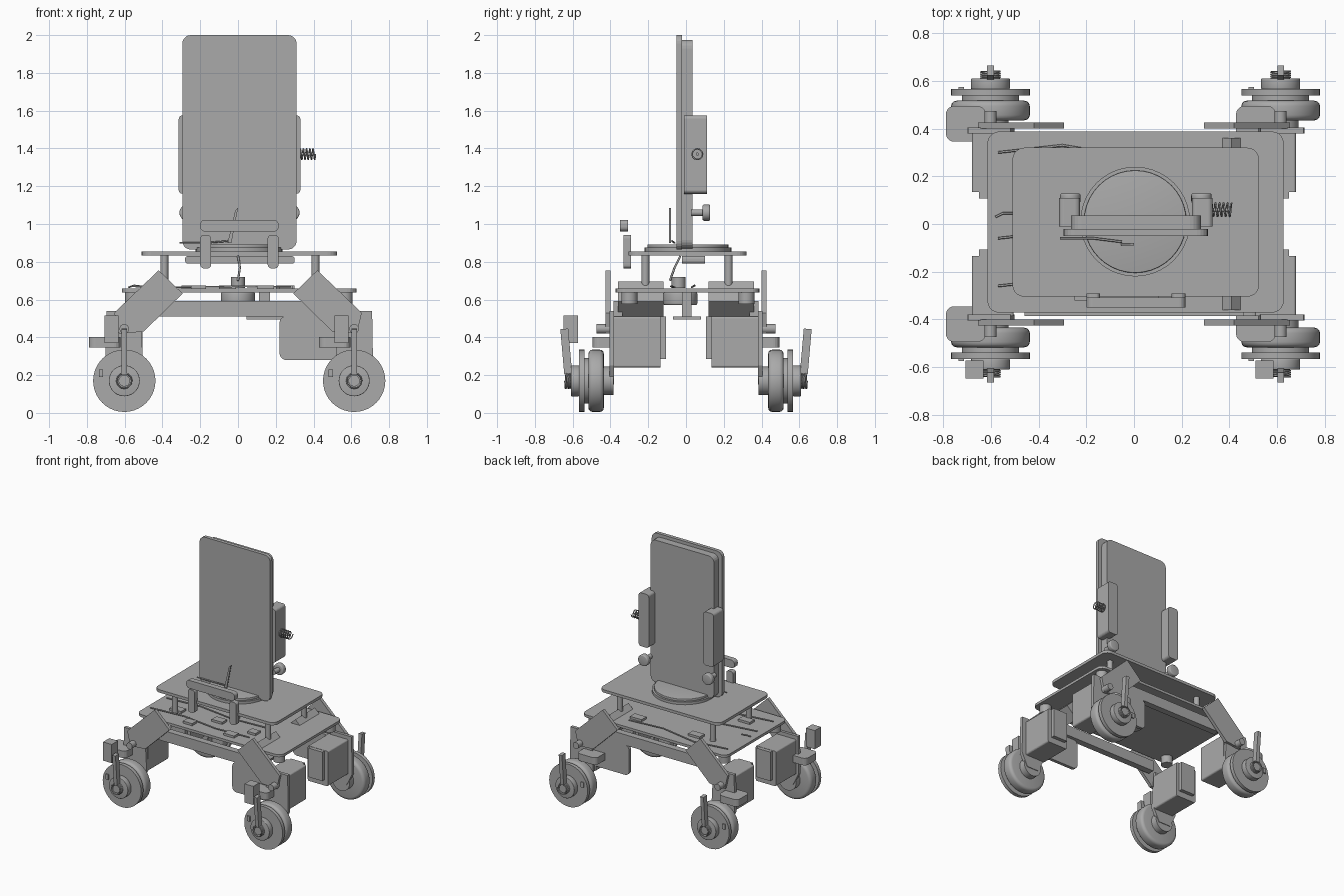
import bpy, bmesh, math
from mathutils import Matrix, Vector

if "Cube" in bpy.data.objects:
    bpy.data.objects.remove(bpy.data.objects["Cube"])

grey = bpy.data.materials.new("mid_grey")
grey.use_nodes = True
grey.diffuse_color = (0.4, 0.4, 0.4, 1)
grey.node_tree.nodes["Principled BSDF"].inputs["Base Color"].default_value = (0.4, 0.4, 0.4, 1)


def finish(name, bm):
    bmesh.ops.recalc_face_normals(bm, faces=bm.faces)
    mesh = bpy.data.meshes.new(name)
    bm.to_mesh(mesh)
    bm.free()
    mesh.materials.append(grey)
    ob = bpy.data.objects.new(name, mesh)
    bpy.context.collection.objects.link(ob)
    return ob


def box(name, x, y, z, round_axis=None, r=0.03, tilt=0, tilt_axis='Y'):
    """Box from three ranges; edges along round_axis may be rounded."""
    bm = bmesh.new()
    bmesh.ops.create_cube(bm, size=1)
    size = Vector((x[1] - x[0], y[1] - y[0], z[1] - z[0]))
    bmesh.ops.scale(bm, vec=size, verts=bm.verts)
    if round_axis is not None:
        edges = [e for e in bm.edges
                 if abs((e.verts[0].co - e.verts[1].co).normalized()[round_axis]) > 0.9]
        bmesh.ops.bevel(bm, geom=edges, offset=r, segments=5, profile=0.5, affect='EDGES')
    centre = Vector((sum(x), sum(y), sum(z))) / 2
    bm.transform(Matrix.Translation(centre) @ Matrix.Rotation(tilt, 4, tilt_axis))
    return finish(name, bm)


def cyl(name, centre, r, depth, axis='Z', edge=0):
    bm = bmesh.new()
    bmesh.ops.create_cone(bm, cap_ends=True, segments=40, radius1=r, radius2=r, depth=depth)
    if edge:
        rim = [e for e in bm.edges if abs(e.verts[0].co.z - e.verts[1].co.z) < 1e-5]
        bmesh.ops.bevel(bm, geom=rim, offset=edge, segments=3, profile=0.5, affect='EDGES')
    turn = {'X': Matrix.Rotation(math.pi / 2, 4, 'Y'),
            'Y': Matrix.Rotation(math.pi / 2, 4, 'X'), 'Z': Matrix.Identity(4)}[axis]
    bm.transform(Matrix.Translation(centre) @ turn)
    ob = finish(name, bm)
    bpy.ops.object.select_all(action='DESELECT')
    bpy.context.view_layer.objects.active = ob
    ob.select_set(True)
    bpy.ops.object.shade_smooth_by_angle(angle=math.radians(35))
    return ob


def plate(name, outline, y0, y1):
    """Outline in x, z extruded along y."""
    bm = bmesh.new()
    face = bm.faces.new([bm.verts.new((x, y0, z)) for x, z in outline])
    ext = bmesh.ops.extrude_face_region(bm, geom=[face])
    bmesh.ops.translate(bm, vec=(0, y1 - y0, 0),
                        verts=[v for v in ext["geom"] if isinstance(v, bmesh.types.BMVert)])
    return finish(name, bm)


def wire(name, points, r=0.005):
    cu = bpy.data.curves.new(name, 'CURVE')
    cu.dimensions = '3D'
    cu.bevel_depth = r
    cu.bevel_resolution = 1
    cu.use_fill_caps = True
    sp = cu.splines.new('POLY')
    sp.points.add(len(points) - 1)
    for p, co in zip(sp.points, points):
        p.co = (*co, 1)
    cu.materials.append(grey)
    ob = bpy.data.objects.new(name, cu)
    bpy.context.collection.objects.link(ob)


def spring(name, start, length, r, axis, turns=5):
    pts = []
    for i in range(turns * 12 + 1):
        a = i * math.tau / 12
        t = length * i / (turns * 12)
        c, s = r * math.cos(a), r * math.sin(a)
        off = (t, c, s) if axis == 'X' else (c, t, s)
        pts.append(Vector(start) + Vector(off))
    wire(name, pts, 0.004)


def span(a, b):
    return (min(a, b), max(a, b))


# Tall screen with backing, side boxes, knobs and coil
box("screen", (-0.295, 0.31), (-0.05, -0.022), (0.865, 2.0), 1, 0.045)
box("screen_backing", (-0.265, 0.28), (-0.022, 0.035), (0.87, 1.975), 1, 0.045)
box("screen_foot", (-0.28, 0.3), (-0.02, 0.1), (0.79, 0.83), 1, 0.015)
for s, name in ((-1, "right"), (1, "left")):
    mid = 0.008
    box(name + "_side_box", span(mid + s * 0.235, mid + s * 0.322), (-0.01, 0.11),
        (1.16, 1.575), 1, 0.02)
    cyl(name + "_knob", (mid + s * 0.275, 0.108, 1.06), 0.043, 0.04, 'Y', 0.008)
    cyl(name + "_knob_pin", (mid + s * 0.275, 0.065, 1.06), 0.018, 0.07, 'Y')
spring("side_coil", (0.325, 0.06, 1.37), 0.085, 0.028, 'X')
cyl("side_coil_core", (0.36, 0.06, 1.37), 0.008, 0.08, 'X')

# Turntable and two decks
cyl("turntable_base", (0.005, 0.01, 0.865), 0.23, 0.02)
cyl("turntable", (0.005, 0.01, 0.882), 0.215, 0.02, 'Z', 0.004)
box("upper_deck", (-0.51, 0.525), (-0.305, 0.32), (0.833, 0.855), 2, 0.05)
box("lower_deck", (-0.615, 0.628), (-0.372, 0.388), (0.638, 0.658), 2, 0.05)
for x in (-0.39, 0.41):
    for y in (-0.215, 0.225):
        cyl("deck_post", (x, y, 0.745), 0.021, 0.18)
for x in (-0.555, 0.565):
    for y in (-0.3, 0.32):
        cyl("deck_stud", (x, y, 0.61), 0.042, 0.065)

# Front handle
box("handle_bar", (-0.2, 0.215), (-0.35, -0.308), (0.96, 1.022), 1, 0.025)
for x in (-0.2, 0.157):
    box("handle_leg", (x, x + 0.058), (-0.33, -0.292), (0.765, 0.942), 1, 0.02)

# Electronics and cables on the lower deck
for x, y, w in ((-0.45, -0.2, 0.1), (-0.25, -0.32, 0.08), (-0.1, -0.18, 0.09), (0.1, -0.32, 0.09),
                (0.22, -0.2, 0.07), (0.2, 0.2, 0.1), (-0.3, 0.2, 0.1)):
    box("circuit_chip", (x, x + w), (y, y + 0.06), (0.655, 0.675))
for y in (-0.26, -0.06, 0.3):
    wire("deck_cable", [(-0.57, y, 0.67), (-0.3, y + 0.03, 0.665),
                        (0, y - 0.02, 0.67), (0.28, y, 0.667)])
cyl("deck_hub", (0, -0.04, 0.69), 0.037, 0.06)
wire("turntable_cable", [(-0.31, -0.06, 0.9), (-0.17, -0.06, 0.9), (-0.05, -0.075, 0.91)])
wire("inner_cable", [(0, -0.03, 0.83), (0.01, -0.06, 0.77), (0, -0.085, 0.7)], 0.006)
wire("side_cable", [(-0.58, 0.03, 0.665), (-0.55, 0.045, 0.675), (-0.51, 0.045, 0.67)])
plate("upright_blade", [(-0.055, 0.9), (-0.035, 0.9), (0, 1.085), (-0.015, 1.07)], -0.09, -0.08)

# Underside
box("under_tray", (0.045, 0.235), (-0.07, 0.08), (0.495, 0.51))
box("under_tray_stem", (0.11, 0.17), (-0.02, 0.03), (0.51, 0.64))
cyl("under_motor", (0, -0.03, 0.605), 0.09, 0.07, 'Z', 0.01)

# Frame beams, front and back
for s, end in ((-1, "front"), (1, "back")):
    box(end + "_beam", (-0.46, 0.46), span(s * 0.335, s * 0.385), (0.51, 0.592))
    box(end + "_side_plate", (0.22, 0.53), span(s * 0.36, s * 0.385), (0.28, 0.512), 1, 0.035)
    box(end + "_tilted_servo", (0.345, 0.495), span(s * 0.12, s * 0.36), (0.54, 0.66),
        tilt=math.radians(45))

# Four leg and wheel units
for sx in (-1, 1):
    wx = 0.615 if sx > 0 else -0.602
    side = "left" if sx > 0 else "right"
    for s in (-1, 1):
        n = ("front_" if s < 0 else "back_") + side + "_"

        def ys(a, b):
            return span(s * a, s * b)

        def disc(part, r, a, b, edge=0, z=0.17, x=wx):
            cyl(n + part, (x, s * (a + b) / 2, z), r, b - a, 'Y', edge)

        arm = [(0.42, 0.755), (0.293, 0.632), (0.5, 0.43), (0.63, 0.42), (0.655, 0.53)]
        plate(n + "arm", [(sx * x, z) for x, z in arm], s * 0.4, s * 0.425)
        shin = [(0.095, 0.54), (-0.085, 0.54), (-0.1, 0.25), (-0.05, 0.15),
                (0.05, 0.15), (0.1, 0.25)]
        plate(n + "shin", [(wx + sx * x, z) for x, z in shin], s * 0.38, s * 0.405)
        box(n + "motor", span(sx * 0.505, sx * 0.68), ys(0.135, 0.385), (0.24, 0.512), 1, 0.012)
        box(n + "motor_cap", span(sx * 0.53, sx * 0.65), ys(0.107, 0.135), (0.285, 0.51))
        box(n + "ledge", (wx - 0.187, wx - 0.02), ys(0.345, 0.495), (0.347, 0.402), 2, 0.035)
        disc("bolt", 0.025, 0.40, 0.475, 0, 0.445)
        disc("axle_hub", 0.075, 0.385, 0.44)
        disc("tyre", 0.165, 0.435, 0.517, 0.022)
        disc("spacer", 0.12, 0.517, 0.538)
        disc("wheel_disc", 0.165, 0.538, 0.566)
        disc("outer_hub", 0.082, 0.566, 0.61, 0.004)
        disc("axle", 0.03, 0.60, 0.635)
        spring(n + "coil", (wx, s * 0.607, 0.17), s * 0.034, 0.04, 'Y', 4)
        box(n + "lever", (wx - 0.014, wx + 0.014), ys(0.613, 0.655), (0.205, 0.445),
            tilt=s * math.radians(-5), tilt_axis='X')
        box(n + "valve", (wx - 0.135, wx - 0.112), ys(0.56, 0.575), (0.19, 0.23))
        if s < 0:
            box(n + "sensor", (wx - 0.105, wx - 0.03), ys(0.572, 0.648), (0.37, 0.515))
